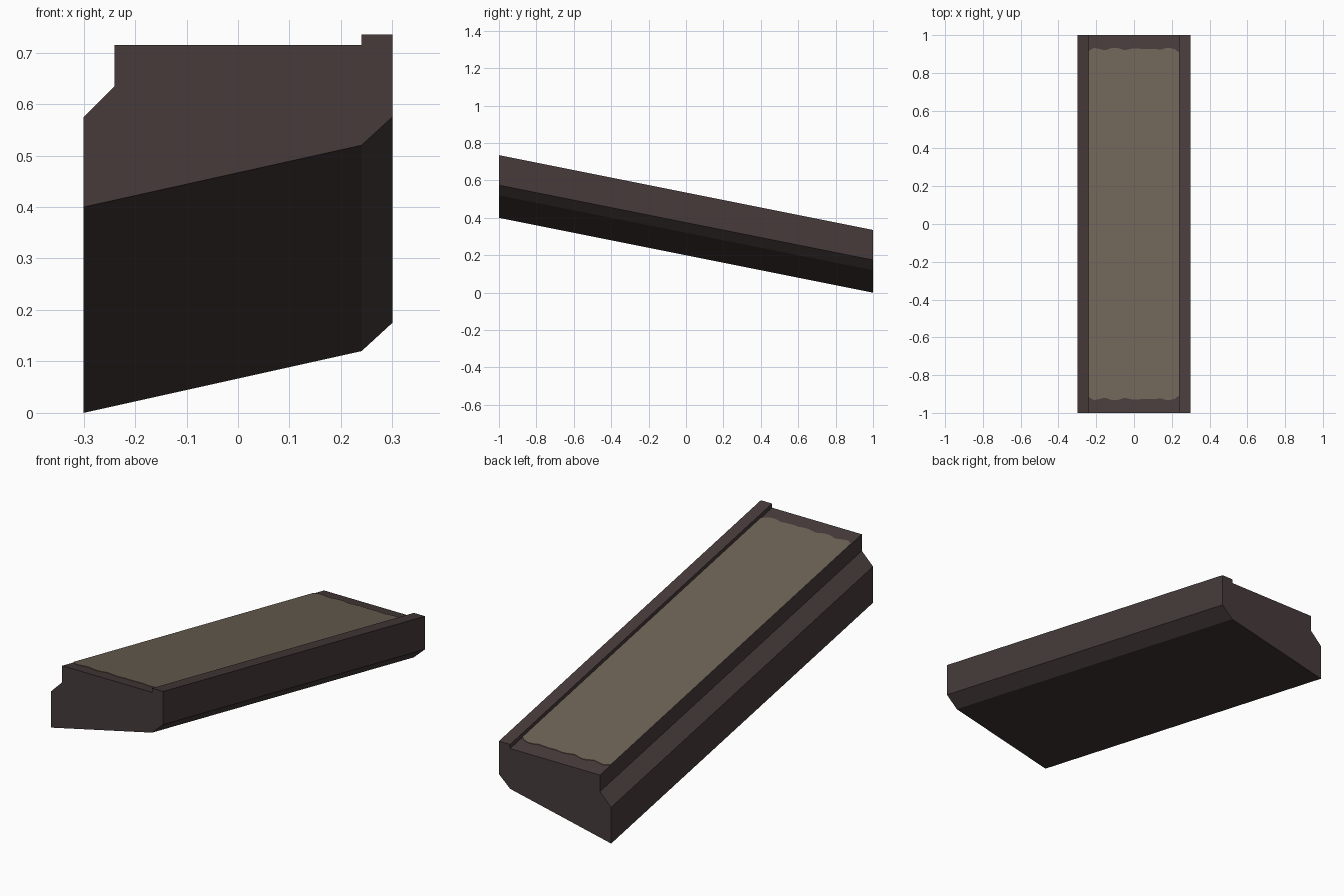
import bpy, bmesh, math

if "Cube" in bpy.data.objects:
    bpy.data.objects.remove(bpy.data.objects["Cube"])

SLOPE = -0.2      # height change per unit of y
TOP = 0.715       # walking surface height at the front end


def material(name, srgb):
    mat = bpy.data.materials.new(name)
    lin = [((c / 255 + 0.055) / 1.055) ** 2.4 for c in srgb]
    mat.diffuse_color = (*lin, 1)
    mat.use_nodes = True
    mat.node_tree.nodes["Principled BSDF"].inputs["Base Color"].default_value = mat.diffuse_color
    return mat


def drop(y):
    return SLOPE * (y + 1)


def make_object(name, bm, mat):
    bmesh.ops.recalc_face_normals(bm, faces=bm.faces)
    mesh = bpy.data.meshes.new(name)
    bm.to_mesh(mesh)
    bm.free()
    mesh.materials.append(mat)
    obj = bpy.data.objects.new(name, mesh)
    bpy.context.collection.objects.link(obj)
    return obj


dark_stone = material("dark stone", (71, 59, 59))
worn_tan = material("worn tan", (109, 99, 86))

# Sloping beam: one cross-section swept from the high front to the low back
profile = [(-0.30, 0.40), (0.24, 0.52), (0.30, 0.575), (0.30, 0.735),
           (0.24, 0.735), (0.24, TOP), (-0.24, TOP), (-0.24, 0.635),
           (-0.30, 0.575)]
bm = bmesh.new()
front, back = ([bm.verts.new((x, y, z + drop(y))) for x, z in profile]
               for y in (-1, 1))
bm.faces.new(front)
bm.faces.new(back)
for i in range(len(profile)):
    j = (i + 1) % len(profile)
    bm.faces.new((front[i], front[j], back[j], back[i]))
make_object("sloping_beam", bm, dark_stone)


# Thin surface panel with scalloped ends and slightly rounded corners
def end_y(x):
    scallop = 0.008 * abs(math.sin(math.pi * (x + 0.25) / 0.098))
    wobble = 0.003 * math.sin(47 * x)
    corner = 0.012 * max(0, (abs(x) - 0.215) / 0.025)
    return 0.922 + scallop + wobble - corner


STEPS = 40
xs = [-0.24 + 0.479 * i / STEPS for i in range(STEPS + 1)]
bm = bmesh.new()
rows = []
for x in xs:
    y0, y1 = -end_y(x), end_y(x)
    rows.append([bm.verts.new((x, y, TOP + drop(y) + lift))
                 for lift in (0.0005, 0.003) for y in (y0, y1)])
for a, b in zip(rows, rows[1:]):
    for p, q in ((0, 1), (1, 3), (3, 2), (2, 0)):
        bm.faces.new((a[p], a[q], b[q], b[p]))
for end in (rows[0], rows[-1]):
    bm.faces.new((end[0], end[1], end[3], end[2]))
make_object("surface_panel", bm, worn_tan)
